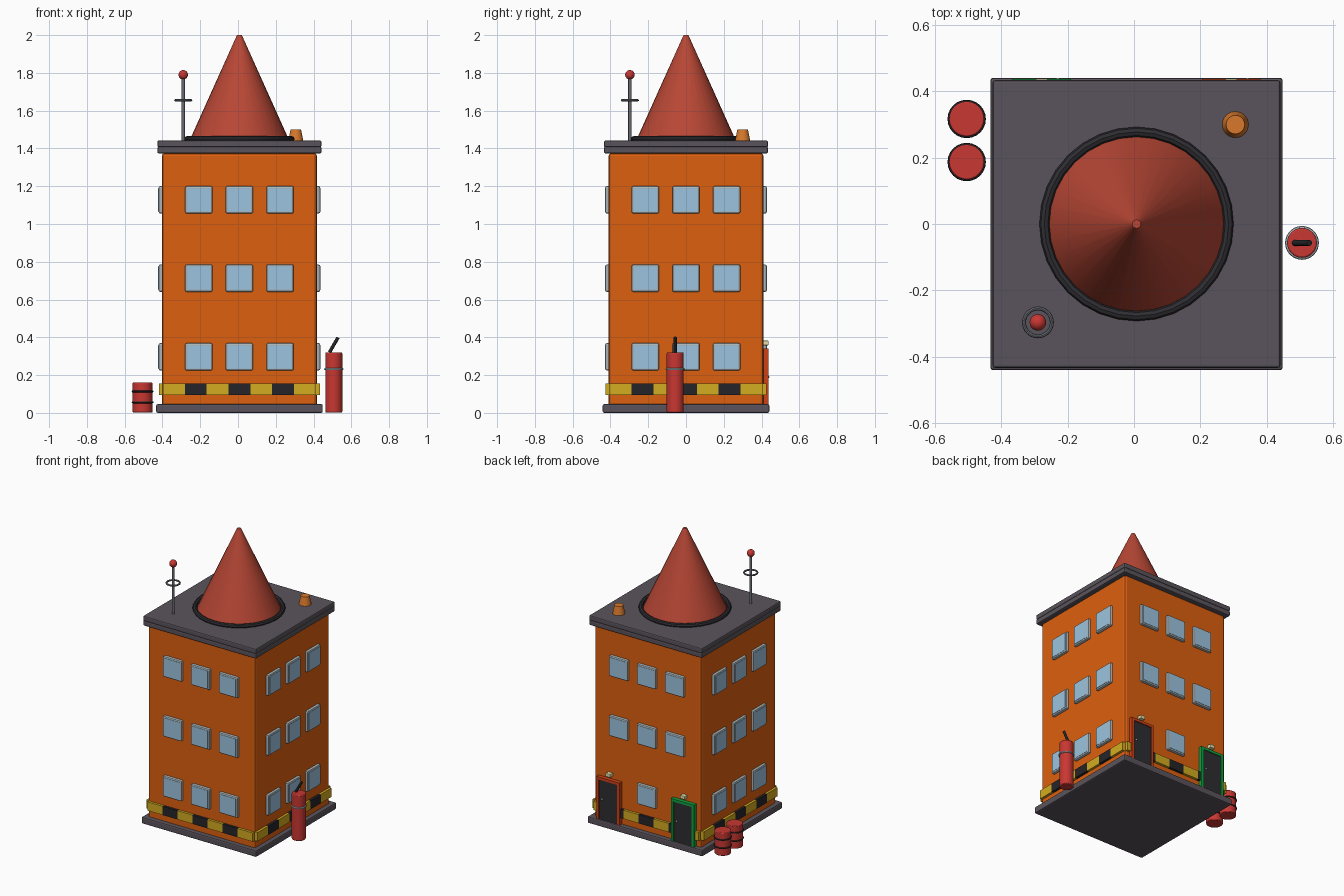
import bpy, math
from mathutils import Vector, Matrix

if "Cube" in bpy.data.objects:
    bpy.data.objects.remove(bpy.data.objects["Cube"])

CX = 0.0075   # tower axis sits slightly right of the origin
D = bpy.data


def mat(name, hexcol):
    m = D.materials.new(name)
    rgb = [int(hexcol[i:i + 2], 16) / 255 for i in (0, 2, 4)]
    m.diffuse_color = [((c + 0.055) / 1.055) ** 2.4 if c > 0.04 else c / 12.92 for c in rgb] + [1]
    return m


ORANGE, SLATE, DARK = mat("orange", "DE600F"), mat("slate", "5A545C"), mat("dark", "2E2D32")
TILE, RED, GLASS = mat("tile", "B84735"), mat("red", "C83732"), mat("glass", "9CC4E0")
FRAME, YELLOW, BLACK = mat("frame", "A9B4B8"), mat("yellow", "D4AC20"), mat("black", "252428")
GREEN, SCARLET, LAMP = mat("green", "10A040"), mat("scarlet", "D04016"), mat("lamp", "E6DFA8")
STEEL, COPPER = mat("steel", "6A6C72"), mat("copper", "D8792C")


def finish(name, m, bevel=0, smooth=False):
    o = bpy.context.object
    o.name = name
    o.data.materials.append(m)
    if bevel:
        b = o.modifiers.new("bevel", "BEVEL")
        b.width, b.segments = bevel, 2
    if smooth:
        bpy.ops.object.shade_smooth_by_angle(angle=math.radians(35))
    return o


def box(name, loc, size, m, bevel=0, turn=0):
    bpy.ops.mesh.primitive_cube_add(size=1)
    o = bpy.context.object
    o.data.transform(Matrix.Diagonal((*size, 1)))
    o.location, o.rotation_euler.z = loc, turn
    return finish(name, m, bevel)


def slab(name, half, z0, z1, m, bevel):
    return box(name, (CX, 0, (z0 + z1) / 2), (2 * half, 2 * half, z1 - z0), m, bevel)


def on_side(name, side, u, z, w, h, d0, d1, m, bevel=0):
    """Box on a wall: side 0 front, 1 right, 2 back, 3 left; u runs along the wall."""
    a = side * math.pi / 2
    p = Matrix.Rotation(a, 3, 'Z') @ Vector((u, -(d0 + d1) / 2, z))
    return box(name, p + Vector((CX, 0, 0)), (w, d1 - d0, h), m, bevel, a)


def tube(name, x, y, z0, z1, r0, r1, m, n=24, bevel=0):
    bpy.ops.mesh.primitive_cone_add(vertices=n, radius1=r0, radius2=r1, depth=z1 - z0,
                                    location=(x, y, (z0 + z1) / 2))
    return finish(name, m, bevel, True)


def ring(name, x, y, z, r, t, m, n=32):
    bpy.ops.mesh.primitive_torus_add(major_radius=r, minor_radius=t, major_segments=n,
                                     minor_segments=8, location=(x, y, z))
    return finish(name, m, 0, True)


# Tower block, plinth and double cornice
slab("plinth", 0.441, 0, 0.046, SLATE, 0.008)
slab("tower_body", 0.41, 0.03, 1.375, ORANGE, 0.015)
slab("cornice_lower", 0.434, 1.374, 1.409, SLATE, 0.007)
slab("cornice_upper", 0.434, 1.407, 1.442, SLATE, 0.007)

# Windows and hazard stripes on every wall (doors replace two back windows)
for s in range(4):
    for row, z in enumerate((0.297, 0.713, 1.128)):
        for col in (-1, 0, 1):
            if s == 2 and row == 0 and col:
                continue
            u = col * 0.215
            on_side("window_frame", s, u, z, 0.145, 0.145, 0.4, 0.428, FRAME, 0.009)
            on_side("window_pane", s, u, z, 0.122, 0.122, 0.41, 0.430, GLASS)
    for i in range(7):
        on_side("hazard_stripe", s, (i - 3) * 0.1155, 0.125, 0.1155, 0.061, 0.4, 0.427,
                BLACK if i % 2 else YELLOW)

# Two framed back doors with lamps and knobs
for u, m in ((-0.286, SCARLET), (0.286, GREEN)):
    on_side("door_panel", 2, u, 0.185, 0.15, 0.28, 0.4, 0.430, DARK)
    for k in (-1, 1):
        on_side("door_jamb", 2, u + k * 0.08, 0.192, 0.018, 0.294, 0.4, 0.437, m)
    on_side("door_lintel", 2, u, 0.331, 0.178, 0.018, 0.4, 0.437, m)
    on_side("door_lamp", 2, u, 0.370, 0.036, 0.024, 0.4, 0.438, LAMP, 0.003)
    bpy.ops.mesh.primitive_uv_sphere_add(segments=12, ring_count=8, radius=0.007,
                                         location=(CX - u + 0.049, 0.434, 0.19))
    finish("door_knob", FRAME, 0, True)

# Roof cone with its collar
tube("roof_cone", CX, 0, 1.44, 2.0, 0.265, 0.013, TILE, 32)
ring("roof_collar", CX, 0, 1.45, 0.278, 0.015, DARK)

# Antenna with ring and ball
tube("antenna_mast", -0.29, -0.297, 1.44, 1.79, 0.009, 0.009, STEEL, 12)
ring("antenna_ring", -0.29, -0.297, 1.655, 0.042, 0.006, STEEL)
bpy.ops.mesh.primitive_uv_sphere_add(segments=20, ring_count=12, radius=0.025,
                                     location=(-0.29, -0.297, 1.79))
finish("antenna_ball", RED, 0, True)

# Roof vent
tube("roof_vent", 0.306, 0.30, 1.44, 1.5, 0.04, 0.028, COPPER)

# Canister beside the right wall, with band and tilted lever
ex, ey = 0.507, -0.057
tube("canister", ex, ey, 0.002, 0.32, 0.045, 0.045, RED, 24, 0.005)
ring("canister_band", ex, ey, 0.232, 0.045, 0.006, FRAME)
lever = tube("canister_lever", ex, ey, 0.315, 0.405, 0.009, 0.009, BLACK, 12)
lever.rotation_euler.y = math.radians(30)

# Two banded barrels beside the left wall
for y in (0.317, 0.187):
    tube("barrel", -0.505, y, 0.002, 0.16, 0.053, 0.053, RED, 24, 0.004)
    for z in (0.056, 0.113):
        ring("barrel_hoop", -0.505, y, z, 0.053, 0.005, BLACK, 24)

for m in bpy.data.materials:
    if m.users and not m.is_grease_pencil:
        m.use_nodes = True
        m.node_tree.nodes["Principled BSDF"].inputs["Base Color"].default_value = m.diffuse_color
